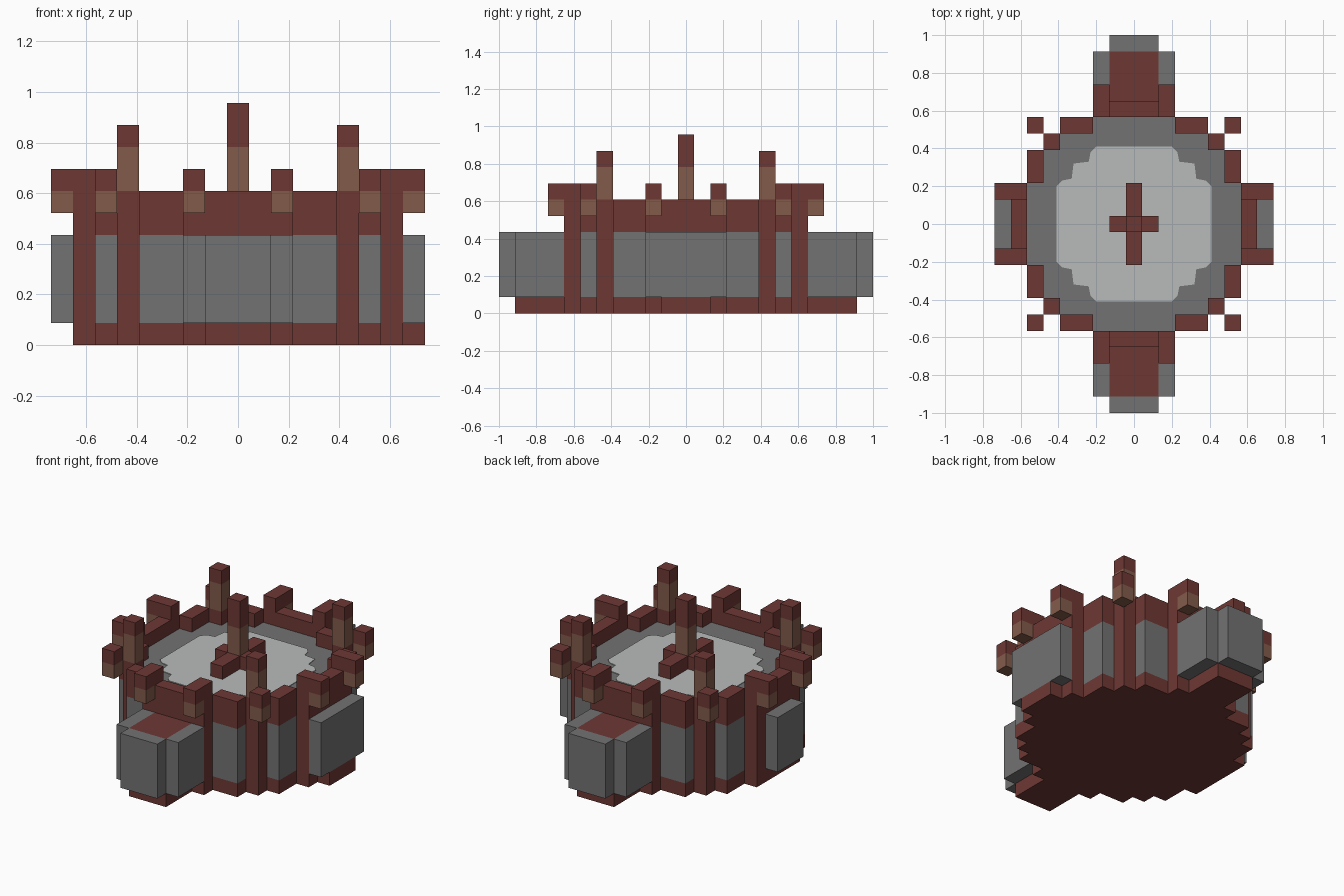
import bpy
import bmesh
from mathutils import Matrix, Vector

cube = bpy.data.objects.get("Cube")
if cube:
    bpy.data.objects.remove(cube, do_unlink=True)

U = 2 / 23  # edge length of one block


def material(name, rgb):
    mat = bpy.data.materials.new(name)
    mat.use_nodes = True
    color = (*rgb, 1)
    mat.diffuse_color = color
    node = next(n for n in mat.node_tree.nodes if n.type == 'BSDF_PRINCIPLED')
    node.inputs["Base Color"].default_value = color
    node.inputs["Roughness"].default_value = 0.9
    return mat


RED = material("dark red brick", (0.155, 0.040, 0.034))
BROWN = material("light brown wood", (0.225, 0.105, 0.070))
GREY = material("grey stone", (0.17, 0.17, 0.17))
PALE = material("pale stone", (0.48, 0.50, 0.49))


def finish(name, bm, mat):
    mesh = bpy.data.meshes.new(name)
    bm.to_mesh(mesh)
    bm.free()
    mesh.materials.append(mat)
    obj = bpy.data.objects.new(name, mesh)
    bpy.context.collection.objects.link(obj)
    return obj


def blocks(name, mat, boxes):
    """Boxes as inclusive block ranges (x0, x1, y0, y1) and heights (z0, z1)."""
    bm = bmesh.new()
    for x0, x1, y0, y1, z0, z1 in boxes:
        size = Vector((x1 - x0 + 1, y1 - y0 + 1, z1 - z0)) * U
        mid = Vector(((x0 + x1) / 2, (y0 + y1) / 2, (z0 + z1) / 2)) * U
        bmesh.ops.create_cube(bm, size=1, matrix=Matrix.Translation(mid) @ Matrix.Diagonal((*size, 1)))
    return finish(name, bm, mat)


def slab(half_sizes, z0, z1):
    """Centred rectangles stacked into a stepped outline."""
    return [(-a, a, -b, b, z0, z1) for a, b in half_sizes]


def four(x0, x1, y0, y1, z0, z1):
    """One box repeated in all four quadrants."""
    boxes = []
    for sx in (-1, 1):
        for sy in (-1, 1):
            xs, ys = sorted((sx * x0, sx * x1)), sorted((sy * y0, sy * y1))
            boxes.append((*xs, *ys, z0, z1))
    return boxes


def eight(x0, x1, y0, y1, z0, z1):
    """Four quadrants plus the copy with x and y swapped."""
    return four(x0, x1, y0, y1, z0, z1) + four(y0, y1, x0, x1, z0, z1)


# Foundation
blocks("foundation", RED,
       slab([(7, 2), (6, 4), (5, 5), (4, 6), (2, 7), (1, 10)], 0, 1) + [(8, 8, -1, 1, 0, 1)])

# Stone body and upper deck
blocks("stone_body", GREY, slab([(7, 1), (6, 4), (4, 6), (1, 7)], 1, 5))
blocks("deck", GREY, slab([(6, 2), (5, 4), (4, 5), (2, 6)], 5, 6))

# Pale round paving on the deck
bm = bmesh.new()
corner = [(0.41, 0.20), (0.38, 0.23), (0.33, 0.24), (0.32, 0.32),
          (0.24, 0.33), (0.23, 0.38), (0.20, 0.41)]
outline = []
for turn in range(4):
    rot = Matrix.Rotation(turn * 1.5707963, 2)
    outline += [rot @ Vector(p) for p in corner]
face = bm.faces.new([bm.verts.new((p.x, p.y, 6 * U + 0.004)) for p in outline])
side = bmesh.ops.extrude_face_region(bm, geom=[face])
bmesh.ops.translate(bm, vec=(0, 0, -0.005),
                    verts=[v for v in side["geom"] if isinstance(v, bmesh.types.BMVert)])
bmesh.ops.recalc_face_normals(bm, faces=bm.faces)
finish("round_paving", bm, PALE)

# Parapet around the deck
blocks("parapet", RED, eight(7, 7, 0, 1, 5, 7) + eight(6, 6, 3, 4, 5, 7))

# Gate pillars with overhanging caps
blocks("gate_pillars", RED, eight(7, 7, 2, 2, 1, 8))
blocks("pillar_caps", RED, eight(8, 8, 2, 2, 7, 8))
blocks("pillar_brackets", BROWN, eight(8, 8, 2, 2, 6, 7))

# Corner posts with hanging lanterns
blocks("corner_posts", RED, four(5, 5, 5, 5, 1, 7))
blocks("corner_post_shafts", BROWN, four(5, 5, 5, 5, 7, 9))
blocks("corner_post_tops", RED, four(5, 5, 5, 5, 9, 10))
blocks("corner_caps", RED, four(6, 6, 6, 6, 7, 8))
blocks("corner_brackets", BROWN, four(6, 6, 6, 6, 6, 7))

# Front and back bastions with brick tops
for name, s in (("front", -1), ("back", 1)):
    y8, y10 = sorted((s * 8, s * 10))
    blocks(name + "_bastion", GREY,
           [(-2, -2, y8, y10, 1, 5), (2, 2, y8, y10, 1, 5),
            (-1, 1, s * 11, s * 11, 1, 5), (-1, 1, y8, y10, 1, 4)])
    blocks(name + "_bastion_top", RED, [(-1, 1, y8, y10, 4, 5)])

# Side buttresses
blocks("left_buttress", GREY, [(8, 8, -2, 2, 1, 5)])
blocks("right_buttress", GREY, [(-8, -8, -1, 1, 1, 5)])

# Central cross and mast
blocks("deck_cross", RED, slab([(1, 0), (0, 2)], 6, 7))
blocks("mast", BROWN, [(0, 0, 0, 0, 7, 9)])
blocks("mast_top", RED, [(0, 0, 0, 0, 9, 11)])
